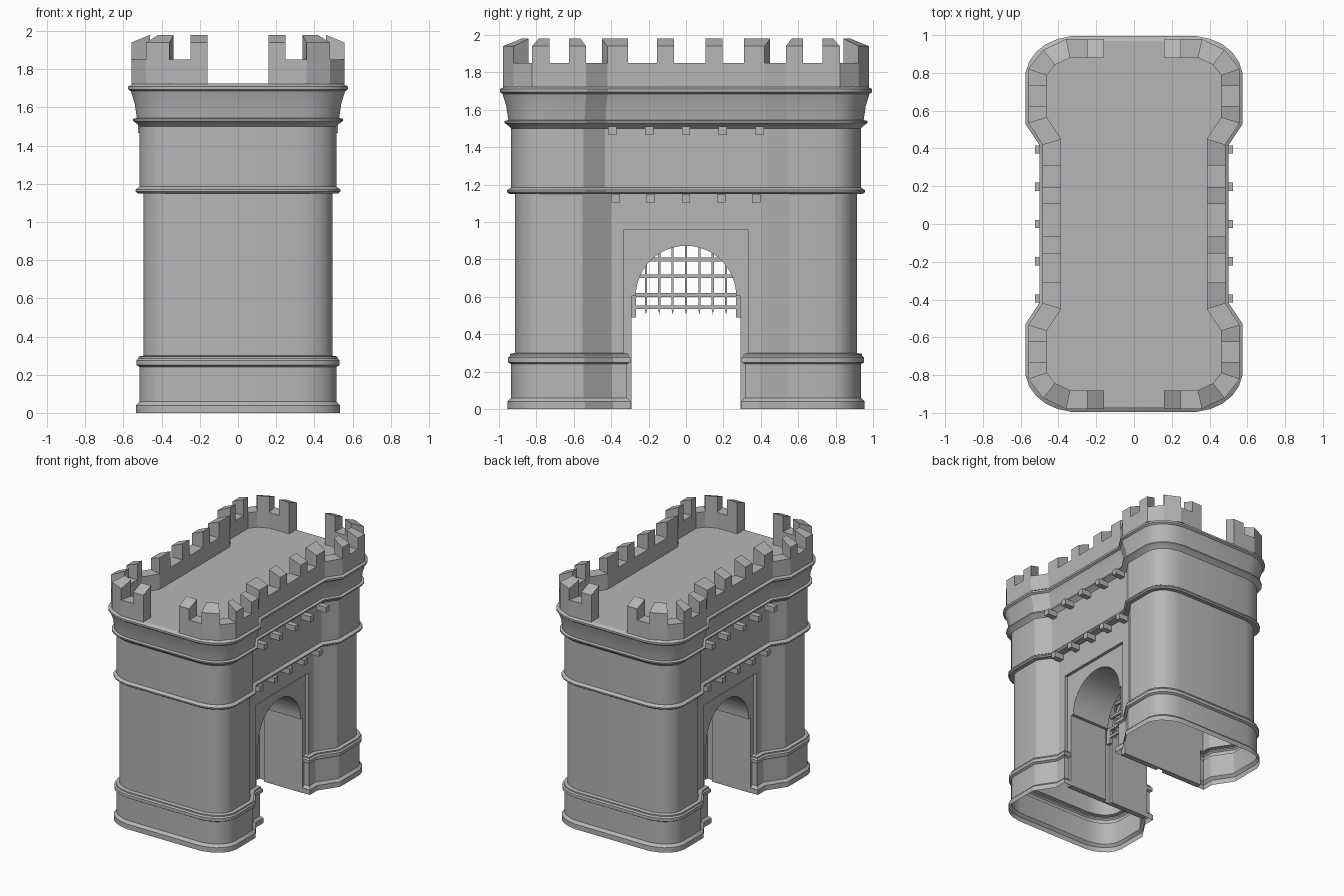
import bpy, bmesh, math
from mathutils import Vector

cube = bpy.data.objects.get("Cube")
if cube:
    bpy.data.objects.remove(cube, do_unlink=True)

stone = bpy.data.materials.new("grey stone")
stone.use_nodes = True
grey = (0.47, 0.47, 0.47, 1)
stone.diffuse_color = grey
bsdf = stone.node_tree.nodes["Principled BSDF"]
bsdf.inputs["Base Color"].default_value = grey
bsdf.inputs["Roughness"].default_value = 0.9


def finish(name, bm, smooth=False, solid=True):
    if solid:
        bmesh.ops.recalc_face_normals(bm, faces=bm.faces)
    mesh = bpy.data.meshes.new(name)
    bm.to_mesh(mesh)
    bm.free()
    mesh.materials.append(stone)
    ob = bpy.data.objects.new(name, mesh)
    bpy.context.collection.objects.link(ob)
    if smooth:
        bpy.ops.object.select_all(action='DESELECT')
        ob.select_set(True)
        bpy.context.view_layer.objects.active = ob
        bpy.ops.object.shade_smooth_by_angle(angle=math.radians(25))
    return ob


def offset(points, d, closed=False):
    """Move a counter-clockwise plan outline outwards by d with mitred corners."""
    pts = [Vector(p) for p in points]
    n = len(pts)

    def normal(i):
        if not closed:
            i = max(0, min(i, n - 2))
        e = (pts[(i + 1) % n] - pts[i % n]).normalized()
        return Vector((e.y, -e.x))
    result = []
    for i, p in enumerate(pts):
        a, b = normal(i - 1), normal(i)
        result.append(p + (a + b) * (d / (1 + a.dot(b))))
    return result


def sweep(name, plan, levels, closed=False, cap=False):
    """Wall shell: the plan outline at each (height, offset) level, joined."""
    bm = bmesh.new()
    rows = [[bm.verts.new((p.x, p.y, z)) for p in offset(plan, d, closed)] for z, d in levels]
    n = len(plan)
    for low, high in zip(rows, rows[1:]):
        for i in range(n if closed else n - 1):
            j = (i + 1) % n
            bm.faces.new((low[i], low[j], high[j], high[i]))
    if cap:
        bm.faces.new(rows[-1])
    return finish(name, bm, smooth=True, solid=False)


def add_prism(bm, outline, x0, x1):
    """Extrude a (y, z) outline along x."""
    ends = [[bm.verts.new((x, y, z)) for y, z in outline] for x in (x0, x1)]
    for end in ends:
        bm.faces.new(end)
    for i in range(len(outline)):
        j = (i + 1) % len(outline)
        bm.faces.new((ends[0][i], ends[0][j], ends[1][j], ends[1][i]))


def add_box(bm, x0, x1, y0, y1, z0, z1):
    add_prism(bm, [(y0, z0), (y1, z0), (y1, z1), (y0, z1)], x0, x1)


# Plan of half a tower, from the re-entrant corner round to the end wall
TOWER = [(0.495, 0.553), (0.495, 0.785), (0.483, 0.823), (0.46, 0.855),
         (0.425, 0.883), (0.38, 0.903), (0.32, 0.915)]


def mirrored(points):
    return points + [(-x, y) for x, y in reversed(points)]


# Lower towers with plinth, open underneath
lower_plan = mirrored([(0.36, 0.335), (0.395, 0.335), (0.395, 0.402)] + TOWER)
lower_levels = [(0, 0.04), (0.04, 0.04), (0.06, 0.02), (0.24, 0.02), (0.25, 0.037),
                (0.275, 0.037), (0.285, 0.027), (0.295, 0.027), (0.3, 0), (1.16, 0)]
for side, name in ((1, "back_tower"), (-1, "front_tower")):
    sweep(name, [(x * side, y * side) for x, y in lower_plan], lower_levels)

# Upper storeys: one continuous ring with string courses, flare and roof
half = mirrored([(0.42, 0.44)] + TOWER)
ring = half + [(-x, -y) for x, y in half]
sweep("upper_storeys", ring,
      [(1.15, -0.04), (1.15, 0.03), (1.16, 0.042), (1.17, 0.042), (1.185, 0.02),
       (1.5, 0.02), (1.515, 0.035), (1.53, 0.056), (1.54, 0.056), (1.545, 0.035),
       (1.62, 0.046), (1.685, 0.066), (1.695, 0.08), (1.71, 0.08), (1.725, 0.055)],
      closed=True, cap=True)

# Parapet path: every even segment carries a merlon
upper = [(0.42, 0.31), (0.42, 0.44), (0.495, 0.553), (0.495, 0.625), (0.495, 0.73),
         (0.495, 0.8), (0.44, 0.87), (0.345, 0.915), (0.25, 0.915), (0.16, 0.915)]
path = [(x, -y) for x, y in reversed(upper)]
path += [(0.42, y) for y in (-0.155, -0.065, 0.105, 0.195)] + upper
outer, inner = offset(path, 0.064), offset(path, -0.034)


def add_block(bm, i, z0, z_out, z_in, flip):
    """Solid piece of parapet over segment i, with an optional sloping top."""
    def vert(p, z):
        return bm.verts.new((p.x * flip, p.y, z))
    a, b = [[vert(outer[k], z0), vert(outer[k], z_out), vert(inner[k], z_in), vert(inner[k], z0)]
            for k in (i, i + 1)]
    bm.faces.new(a)
    bm.faces.new(b)
    for k in range(4):
        j = (k + 1) % 4
        bm.faces.new((a[k], a[j], b[j], b[k]))


for flip, side in ((1, "left"), (-1, "right")):
    wall, merlons = bmesh.new(), bmesh.new()
    for i in range(len(path) - 1):
        add_block(wall, i, 1.722, 1.85, 1.85, flip)
        if i % 2 == 0:
            add_block(merlons, i, 1.85, 1.94, 1.98, flip)
    bmesh.ops.remove_doubles(wall, verts=wall.verts, dist=0.0005)
    finish(side + "_parapet", wall)
    finish(side + "_merlons", merlons)

# Corbels under the two string courses on both gate faces
corbels = bmesh.new()
for s in (1, -1):
    for k in range(-2, 3):
        for pitch, z, x0, x1 in ((0.197, 1.465, 0.42, 0.525), (0.188, 1.105, 0.38, 0.475)):
            add_box(corbels, s * x0, s * x1, k * pitch - 0.022, k * pitch + 0.022, z, z + 0.045)
finish("corbels", corbels)

# Lintel wall over the recessed gate panel
lintel = bmesh.new()
add_box(lintel, -0.395, 0.395, -0.336, 0.336, 0.957, 1.16)
finish("lintel_wall", lintel)

# Gate passage: two arched halves and a wider slot for the portcullis
SPRING, RADIUS = 0.605, 0.268


def add_arch(bm, x0, x1, jamb, radius):
    arc = [(-radius * math.cos(t), SPRING + radius * math.sin(t))
           for t in (math.pi * k / 24 for k in range(25))]
    outline = [(-0.336, 0), (-0.336, 0.957), (0.336, 0.957), (0.336, 0)]
    outline += [(jamb, 0), (jamb, SPRING)] + arc[::-1] + [(-jamb, SPRING), (-jamb, 0)]
    add_prism(bm, outline, x0, x1)


gate = bmesh.new()
add_arch(gate, 0.03, 0.37, 0.292, RADIUS)
add_arch(gate, -0.37, -0.03, 0.292, RADIUS)
add_arch(gate, -0.03, 0.03, 0.318, RADIUS + 0.025)
finish("gate_passage", gate, smooth=True)

# Portcullis with pointed bars
grille = bmesh.new()
T = 0.006
for k in range(-3, 4):
    y = k * 0.0715
    top = SPRING + math.sqrt((RADIUS + 0.015) ** 2 - y * y)
    add_prism(grille, [(y, 0.505), (y + T, 0.535), (y + T, top), (y - T, top), (y - T, 0.535)], -T, T)
for z in (0.545, 0.61, 0.71, 0.80):
    reach = math.sqrt((RADIUS + 0.02) ** 2 - max(0, z - SPRING) ** 2)
    add_box(grille, -0.01, 0.01, -reach, reach, z - 0.01, z + 0.01)
for s in (1, -1):
    add_box(grille, -0.012, 0.012, s * 0.268, s * 0.305, 0.49, 0.62)
finish("portcullis", grille)
